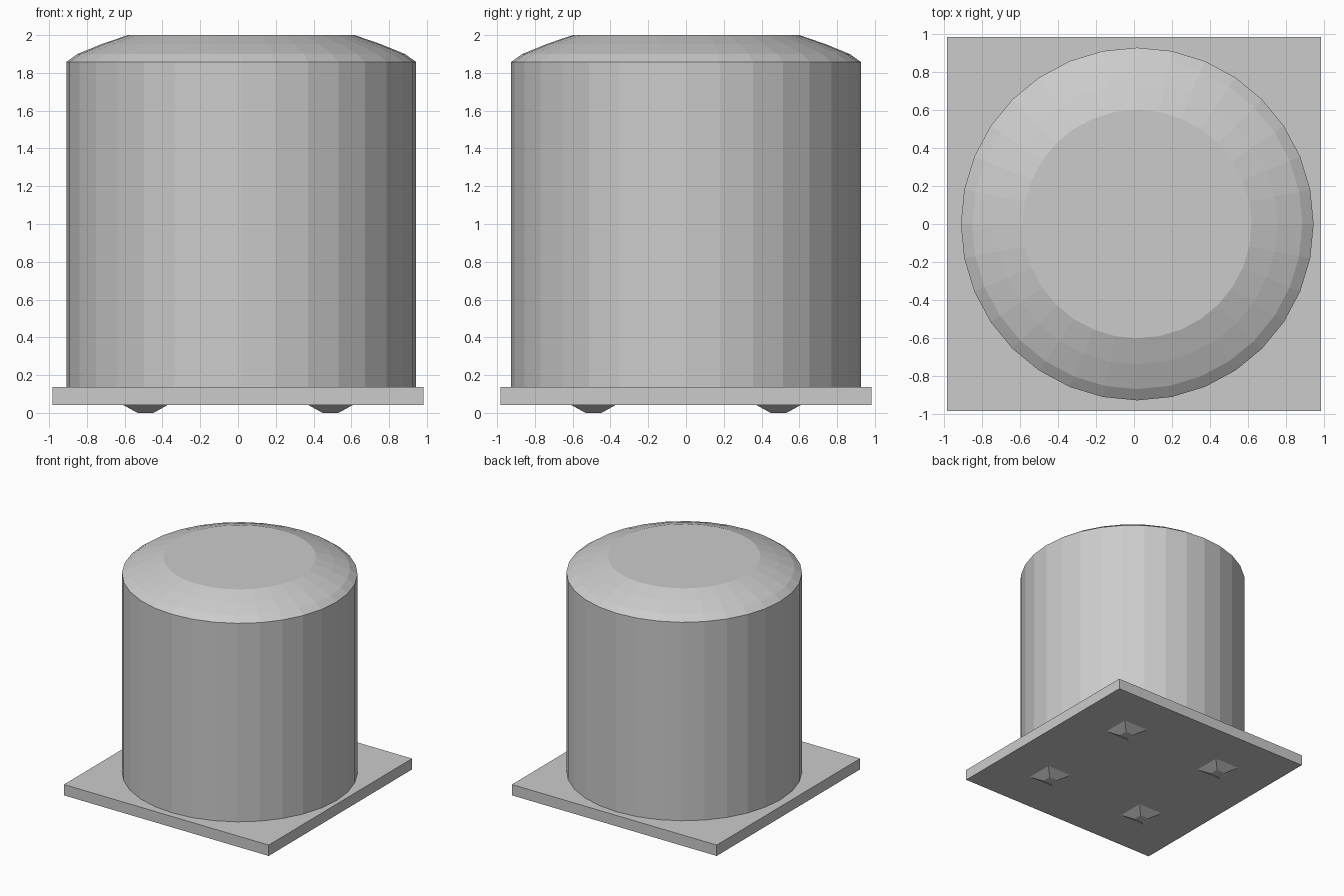
import bpy
import bmesh
from math import cos, sin, tau

cube = bpy.data.objects.get("Cube")
if cube:
    bpy.data.objects.remove(cube, do_unlink=True)

grey = bpy.data.materials.new("light_grey")
grey.use_nodes = True
colour = (0.6, 0.6, 0.6, 1)
grey.diffuse_color = colour
grey.node_tree.nodes["Principled BSDF"].inputs["Base Color"].default_value = colour


def loft(name, profile, sides, turn=0.0, centre=(0, 0)):
    """Stack regular rings given as (radius, height) and cap both ends."""
    bm = bmesh.new()
    rings = []
    for r, z in profile:
        angles = [tau * (i + turn) / sides for i in range(sides)]
        rings.append([bm.verts.new((r * cos(a), r * sin(a), z)) for a in angles])
    for low, high in zip(rings, rings[1:]):
        for i in range(sides):
            j = (i + 1) % sides
            bm.faces.new((low[i], low[j], high[j], high[i]))
    bm.faces.new(rings[0][::-1])
    bm.faces.new(rings[-1])
    mesh = bpy.data.meshes.new(name)
    bm.to_mesh(mesh)
    bm.free()
    mesh.materials.append(grey)
    obj = bpy.data.objects.new(name, mesh)
    obj.location = (*centre, 0)
    bpy.context.collection.objects.link(obj)
    return obj


DIAGONAL = 2 ** 0.5

# Square base plate
loft("base_plate", [(0.982 * DIAGONAL, 0.043), (0.982 * DIAGONAL, 0.137)], 4, 0.5)

# Round body with a shallow faceted dome
loft("tank_body", [(0.926, 0.137), (0.926, 1.858), (0.867, 1.9),
                   (0.737, 1.953), (0.6, 2.0)], 32, centre=(0.017, 0))

# Four tapered feet
for side, x in (("left", 0.49), ("right", -0.49)):
    for end, y in (("front", -0.49), ("back", 0.49)):
        loft(f"{end}_{side}_foot", [(0.042 * DIAGONAL, 0), (0.12 * DIAGONAL, 0.043)],
             4, 0.5, (x, y))
